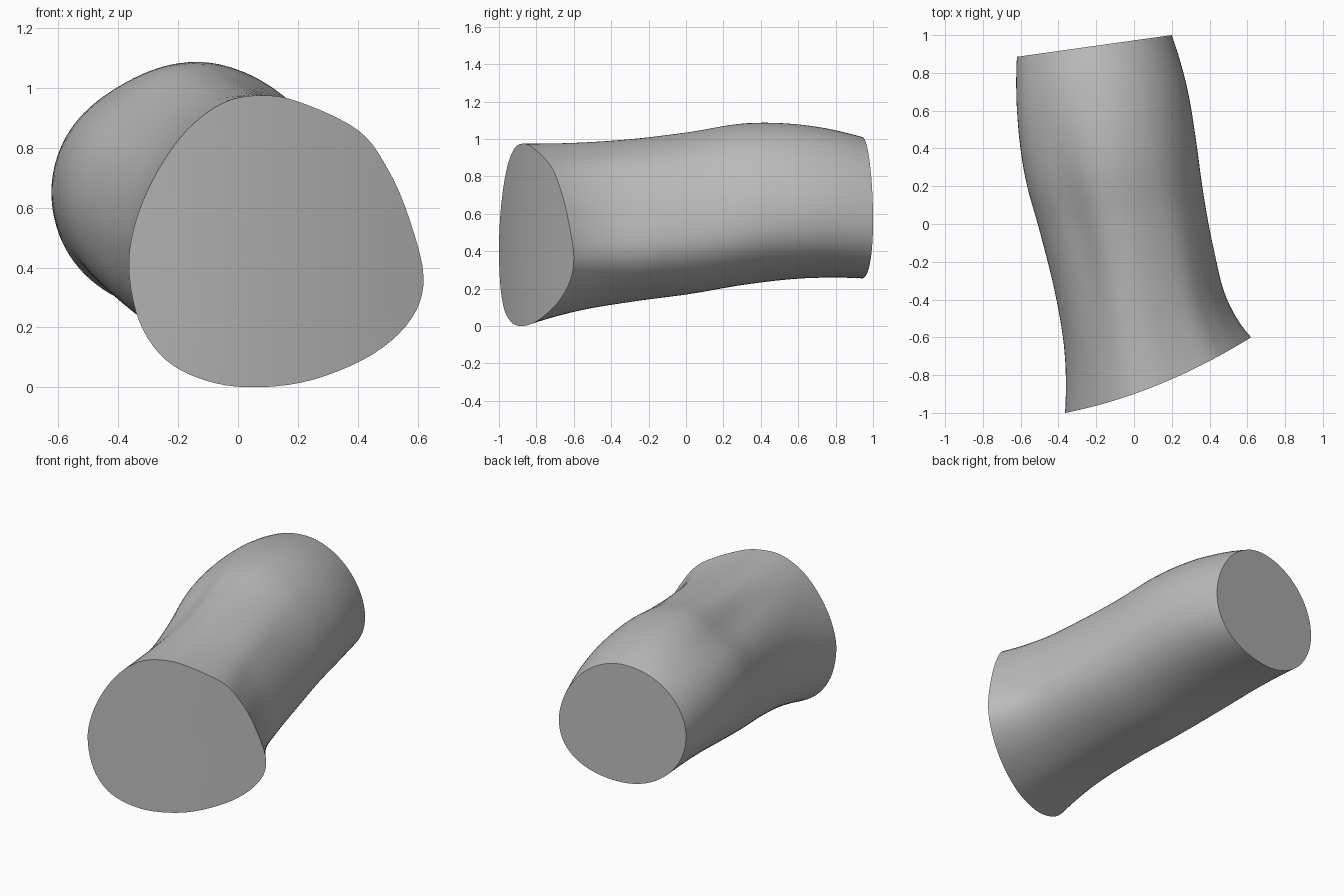
import bpy, bmesh, math

if "Cube" in bpy.data.objects:
    bpy.data.objects.remove(bpy.data.objects["Cube"], do_unlink=True)


def spline(vals, t, closed=False):
    """Catmull-Rom value at t (0..1) through evenly spaced values."""
    n = len(vals)
    if closed:
        p = [vals[-1]] + vals + vals[:2]
        spans = n
    else:
        p = [3 * vals[0] - 3 * vals[1] + vals[2]] + vals
        p.append(3 * vals[-1] - 3 * vals[-2] + vals[-3])
        spans = n - 1
    i = min(int(t * spans), spans - 1)
    f = t * spans - i
    a, b, c, d = p[i:i + 4]
    return b + f * (c - a + f * (2 * a - 5 * b + 4 * c - d + f * (3 * (b - c) + d - a))) / 2


def front_y(x):
    return -0.9 + 0.352 * x + 0.213 * x * x


def back_y(x):
    return 0.972 + 0.14 * x


# Outline of the front cut (x, z)
outline = [(.62, .37), (.57, .57), (.5, .73), (.4, .86), (.2, .955), (.07, .975),
           (-.05, .95), (-.17, .86), (-.27, .72), (-.34, .56), (-.365, .4), (-.33, .22),
           (-.24, .09), (-.1, .02), (.06, 0), (.25, .025), (.45, .11), (.58, .23)]

# Limits of the body at even stations from front to back
left = [-.365, -.368, -.418, -.495, -.578, -.618, -.62]
right = [.62, .49, .425, .375, .335, .285, .2]
top = [.975, .981, 1.003, 1.04, 1.086, 1.075, 1.01]
bottom = [0, .08, .13, .17, .222, .255, .255]

COUNT, RINGS, CAP = 90, 36, 5
profile = []
for k in range(COUNT):
    x = spline([p[0] for p in outline], k / COUNT, True)
    z = spline([p[1] for p in outline], k / COUNT, True)
    profile.append(((x - .1275) / .4925, (z - .4875) / .4875))


def section(t):
    """Cross-section blending from the front outline to a rounded egg."""
    x0, x1, z0, z1 = (spline(v, t) for v in (left, right, bottom, top))
    w = t * t * (3 - 2 * t)
    pts = []
    for u, v in profile:
        a = math.atan2(v, u)
        eu, ev = math.cos(a), math.sin(a)
        ev -= .17 * max(eu, 0) ** 2
        # flattened shoulder half way along
        dent = 1 - .1 * math.sin(math.pi * t) ** 2 * math.exp(-((a - 2.2) / .35) ** 2)
        bu, bv = (u + (eu - u) * w) * dent, (v + (ev - v) * w) * dent
        x = (x0 + x1) / 2 + bu * (x1 - x0) / 2
        z = (z0 + z1) / 2 + bv * (z1 - z0) / 2
        pts.append((x, front_y(x) * (1 - t) + back_y(x) * t, z))
    return pts


bm = bmesh.new()
rows = []
# Curved front cap as shrinking rings, then the body
first = section(0)
for j in range(1, CAP):
    s = j / CAP
    ring = [(.1275 + (x - .1275) * s, .4875 + (z - .4875) * s) for x, y, z in first]
    rows.append([bm.verts.new((x, front_y(x), z)) for x, z in ring])
for j in range(RINGS + 1):
    rows.append([bm.verts.new(p) for p in section(j / RINGS)])
for a, b in zip(rows, rows[1:]):
    for k in range(COUNT):
        n = (k + 1) % COUNT
        bm.faces.new((a[k], a[n], b[n], b[k]))
bm.faces.new(rows[0])
bm.faces.new(rows[-1])
bmesh.ops.recalc_face_normals(bm, faces=bm.faces)

mesh = bpy.data.meshes.new("curved_body")
bm.to_mesh(mesh)
bm.free()
body = bpy.data.objects.new("curved_body", mesh)
bpy.context.collection.objects.link(body)

# Plain grey surface
grey = bpy.data.materials.new("plain_grey")
grey.use_nodes = True
colour = (0.5, 0.5, 0.5, 1)
grey.diffuse_color = colour
grey.node_tree.nodes["Principled BSDF"].inputs["Base Color"].default_value = colour
mesh.materials.append(grey)

bpy.ops.object.select_all(action='DESELECT')
body.select_set(True)
bpy.context.view_layer.objects.active = body
bpy.ops.object.shade_smooth_by_angle(angle=math.radians(35))
